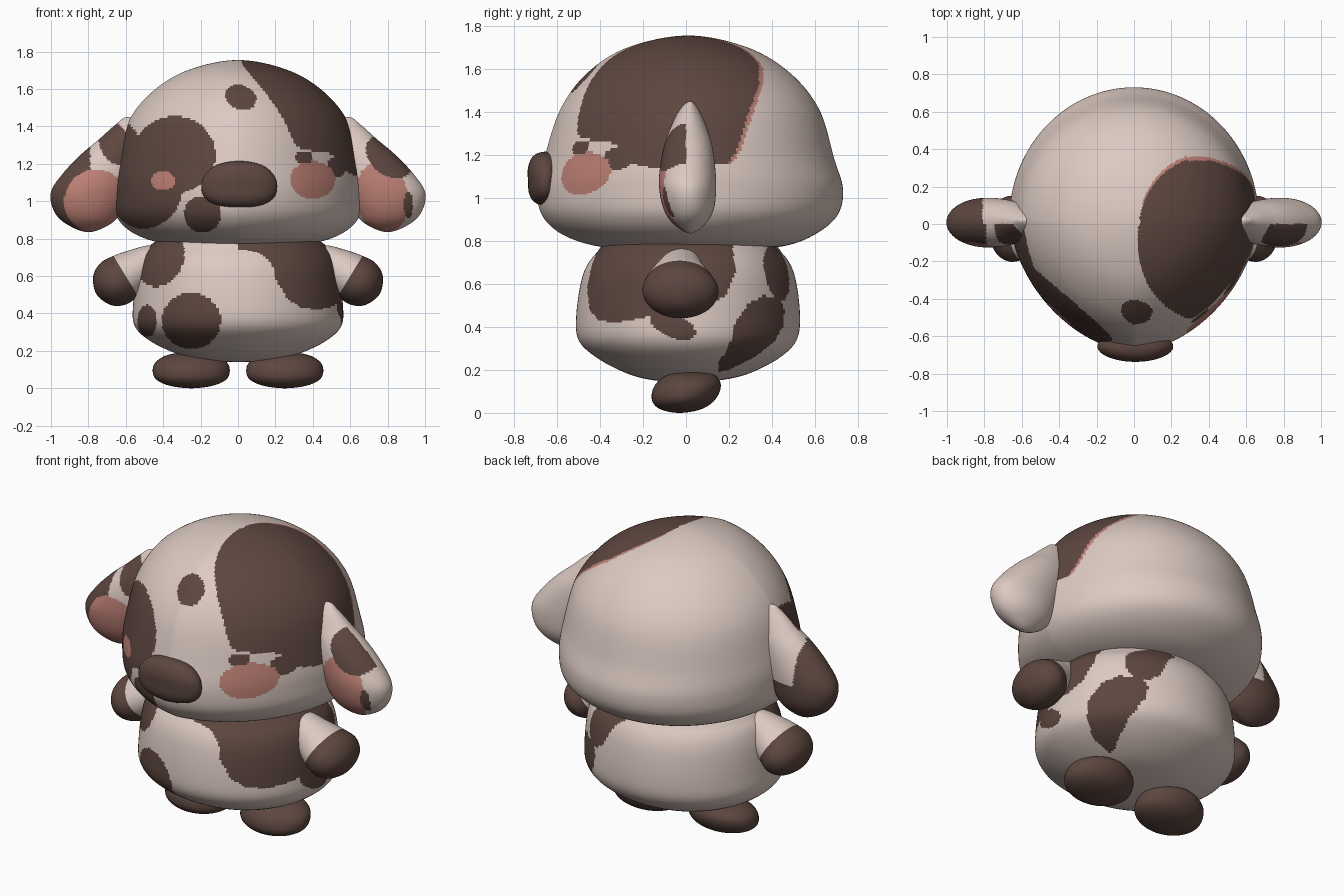
import bpy, bmesh, math
from mathutils import Matrix

cube = bpy.data.objects.get("Cube")
if cube:
    bpy.data.objects.remove(cube, do_unlink=True)


def material(name, rgb):
    mat = bpy.data.materials.new(name)
    mat.use_nodes = True
    colour = (*rgb, 1)
    mat.diffuse_color = colour
    bsdf = mat.node_tree.nodes["Principled BSDF"]
    bsdf.inputs["Base Color"].default_value = colour
    bsdf.inputs["Roughness"].default_value = 0.8
    return mat


MATERIALS = [material("cream fur", (0.72, 0.59, 0.54)),
             material("brown fur", (0.11, 0.062, 0.05)),
             material("pink skin", (0.52, 0.22, 0.18))]
CREAM, BROWN, PINK = range(3)


def spline(a, b, c, d, t):
    """Smooth curve from b to c, applied to each number of a row."""
    return [0.5 * (2 * q + (r - p) * t + (2 * p - 5 * q + 4 * r - s) * t * t
                   + (3 * q - p - 3 * r + s) * t ** 3)
            for p, q, r, s in zip(a, b, c, d)]


def swap(row):
    z, x0, x1, y0, y1 = row
    return (z, x1, x0, y1, y0)


def sym(rows):
    return [(z, -r, r, y0, y1) for z, r, y0, y1 in rows]


def loft(name, rows, segs, steps, rule, place=Matrix(), pinch=0):
    """Skin oval rings; a row is height, x range, y range. The ends are poles."""
    path = [swap(rows[1])] + rows + [swap(rows[-2])]
    rings = [spline(*path[i:i + 4], k / steps)
             for i in range(len(rows) - 1) for k in range(steps)][1:]
    bm = bmesh.new()

    def pole(row):
        return bm.verts.new(place @ Matrix.Translation(
            (row[1], row[3], row[0])).to_translation())

    loops = []
    for z, x0, x1, y0, y1 in rings:
        loop = []
        for k in range(segs):
            a = math.tau * k / segs
            c, s = math.cos(a), math.sin(a)
            f = 1 - pinch * abs(math.sin(2 * a)) if s < 0 else 1
            co = ((x0 + x1) / 2 + f * c * (x1 - x0) / 2,
                  (y0 + y1) / 2 + f * s * (y1 - y0) / 2, z)
            loop.append(bm.verts.new(place @ Matrix.Translation(co).to_translation()))
        loops.append(loop)
    low, high = pole(rows[0]), pole(rows[-1])
    for k in range(segs):
        n = (k + 1) % segs
        bm.faces.new((low, loops[0][n], loops[0][k]))
        bm.faces.new((high, loops[-1][k], loops[-1][n]))
        for a, b in zip(loops, loops[1:]):
            bm.faces.new((a[k], a[n], b[n], b[k]))
    bmesh.ops.recalc_face_normals(bm, faces=bm.faces)
    for face in bm.faces:
        face.smooth = True
        face.material_index = rule(*face.calc_center_median())
    mesh = bpy.data.meshes.new(name)
    bm.to_mesh(mesh)
    bm.free()
    for mat in MATERIALS:
        mesh.materials.append(mat)
    obj = bpy.data.objects.new(name, mesh)
    bpy.context.collection.objects.link(obj)
    return obj


def spot(u, v, cu, cv, ru, rv, tilt=0, power=2):
    """True inside an oval, tilted counter-clockwise in degrees."""
    c, s = math.cos(math.radians(tilt)), math.sin(math.radians(tilt))
    du, dv = u - cu, v - cv
    return (abs((du * c + dv * s) / ru) ** power
            + abs((dv * c - du * s) / rv) ** power) < 1


def inside(u, v, outline):
    hit = False
    for (a, b), (c, d) in zip(outline, outline[1:] + outline[:1]):
        if (b > v) != (d > v) and u < a + (v - b) * (c - a) / (d - b):
            hit = not hit
    return hit


# Head: dome with fur patches, cheeks and eye spots
CROWN = [(-.37, 1.8), (-.53, 1.5), (-.55, 1.42), (-.54, 1.34), (-.49, 1.28),
         (-.4, 1.26), (-.3, 1.25), (-.37, 1.22), (-.39, 1.18), (-.37, 1.14),
         (-.31, 1.125), (-.25, 1.16), (-.15, 1.135), (.13, 1.155), (.19, 1.155),
         (.23, 1.21), (.28, 1.36), (.34, 1.53), (.34, 1.8)]


def crown(x, y, z):
    return spot(x, y, .45, -.08, .43, .45, 0, 2.2) and inside(y, z, CROWN)


def head_rule(x, y, z):
    if y < 0:
        if spot(x, z, .4, 1.115, .12, .1) and not spot(x, z, .353, 1.235, .045, .033):
            return PINK
        if spot(x, z, -.4, 1.11, .065, .05):
            return PINK
        ovals = ((.353, 1.235, .045, .033, 0), (.015, 1.555, .085, .064, -20),
                 (-.19, .93, .1, .097, -25), (-.34, 1.25, .22, .205, 0),
                 (-.49, 1.06, .19, .21, -25), (-.62, 1.19, .12, .23, 0))
        if any(spot(x, z, *o) for o in ovals):
            return BROWN
    if crown(x, y, z):
        return BROWN
    return PINK if y > .1 and crown(x, y - .02, z) else CREAM


loft("head", sym([
    (.76, 0, .02, .02), (.765, .2, -.2, .23), (.775, .4, -.41, .45),
    (.83, .56, -.575, .6), (.92, .65, -.67, .705), (1.04, .667, -.69, .73),
    (1.18, .655, -.66, .69), (1.41, .595, -.585, .62), (1.58, .465, -.46, .485),
    (1.7, .27, -.27, .285), (1.755, 0, .01, .01)]), 300, 16, head_rule, pinch=.06)

# Body: pear shape with patches
SIDE_PATCH = [(-.38, .85), (-.44, .68), (-.46, .58), (-.45, .48), (-.41, .43),
              (-.33, .42), (-.2, .44), (-.1, .47), (.1, .5), (.19, .55),
              (.23, .65), (.21, .85)]
BACK_PATCH = [(.29, .51), (.36, .545), (.43, .54), (.46, .48), (.45, .4), (.41, .33),
              (.32, .26), (.2, .2), (.15, .19), (.15, .23), (.2, .31), (.23, .42)]


def body_rule(x, y, z):
    if x > 0:
        dark = (inside(y, z, SIDE_PATCH) or inside(y, z, BACK_PATCH)
                or spot(y, z, .42, .65, .055, .13, 12)
                or spot(y, z, -.06, .405, .11, .055, -22))
    else:
        dark = y < 0 and (spot(x, z, -.42, .7, .13, .16, -20)
                          or spot(x, z, -.25, .36, .158, .15)
                          or spot(x, z, -.485, .36, .052, .085))
    return BROWN if dark else CREAM


loft("body", sym([
    (.14, 0, 0, 0), (.155, .2, -.17, .18), (.19, .34, -.29, .31),
    (.26, .48, -.42, .44), (.34, .555, -.5, .515), (.46, .56, -.51, .53),
    (.64, .54, -.48, .505), (.74, .49, -.42, .45), (.8, .38, -.33, .36),
    (.82, 0, .01, .01)]), 240, 14, body_rule)

# Nose
loft("nose", [(z, .007 - r, .007 + r, -.655 - d, -.655 + d) for z, r, d in (
    (.962, 0, 0), (.98, .12, .05), (1.02, .185, .075), (1.08, .203, .08),
    (1.14, .185, .08), (1.195, .12, .055), (1.215, 0, 0))], 48, 5,
    lambda x, y, z: BROWN)


# Ears: drooping teardrops, pink in front
def left_ear_rule(x, y, z):
    if y < 0:
        if spot(x, z, .81, 1.24, .14, .1, -38) or spot(x, z, .91, .98, .025, .07):
            return BROWN
        if spot(x, z, .77, 1.02, .14, .19, 12):
            return PINK
    return CREAM


def right_ear_rule(x, y, z):
    if y < 0:
        if spot(x, z, -.76, 1.0, .17, .17, 35):
            return PINK
        return BROWN if x < -.79 or spot(x, z, -.66, 1.31, .08, .12, 20) else CREAM
    return BROWN if x < -.81 or z < 1.06 else CREAM


EAR = [(1.45, .59, .59, .02, .02), (1.41, .48, .655, -.03, .06),
       (1.33, .47, .745, -.07, .095), (1.25, .5, .84, -.1, .12),
       (1.15, .53, .935, -.12, .135), (1.05, .57, 1, -.125, .14),
       (.95, .62, .985, -.105, .13), (.88, .68, .92, -.06, .09),
       (.835, .8, .8, .02, .02)]

# Arms run along a drooping axis, with brown hands
ARM = sym([(-.24, 0, 0, 0), (-.2, .07, -.09, .07), (-.1, .105, -.14, .1),
           (0, .127, -.18, .14), (.08, .13, -.19, .16), (.15, .09, -.14, .11),
           (.185, 0, -.02, -.02)])


def arm_rule(x, y, z):
    return BROWN if .85 * (abs(x) - .6) > .52 * (z - .6) else CREAM


# Feet: flattened ovals leaning back
FOOT = [(z, .25 - r, .25 + r, .3 * (z - .1) - d, .3 * (z - .1) + d) for z, r, d in (
    (0, 0, 0), (.015, .12, .09), (.05, .19, .14), (.1, .206, .157),
    (.145, .185, .145), (.18, .12, .1), (.195, 0, 0))]

for side, s, ear_rule in (("left", 1, left_ear_rule), ("right", -1, right_ear_rule)):
    mirror = Matrix.Diagonal((s, 1, 1, 1))
    loft(side + "_ear", EAR, 112, 12, ear_rule, mirror)
    axis = Matrix(((.52, 0, .85, .6), (0, 1, 0, -.01), (.85, 0, -.52, .6), (0, 0, 0, 1)))
    loft(side + "_arm", ARM, 64, 8, arm_rule, mirror @ axis)
    loft(side + "_foot", FOOT, 48, 6, lambda x, y, z: BROWN, mirror)
